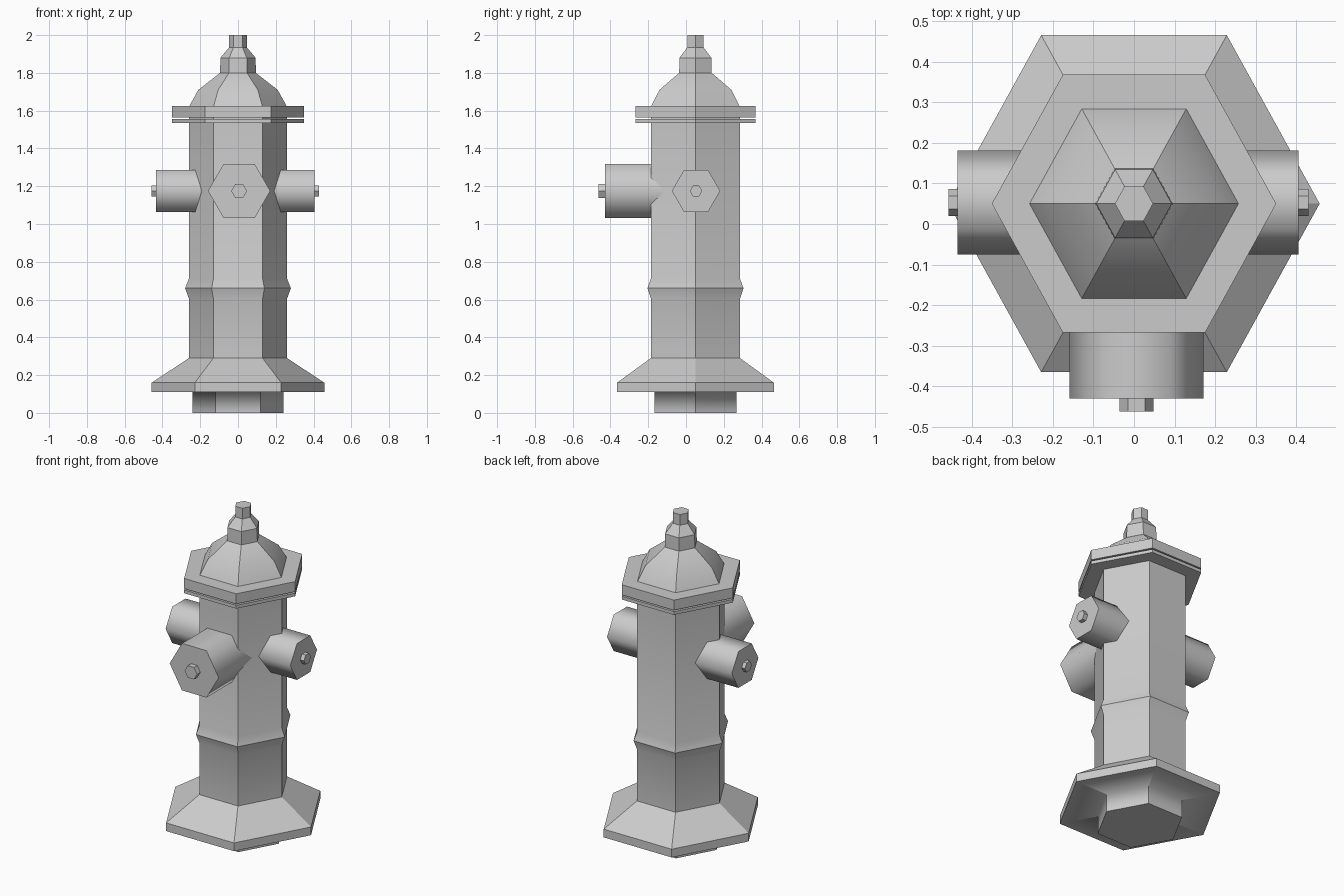
import bpy, bmesh, math
from mathutils import Matrix, Vector

if "Cube" in bpy.data.objects:
    bpy.data.objects.remove(bpy.data.objects["Cube"])

CY = 0.05        # body axis sits slightly behind the origin
STRETCH = 1.048  # hexagon is a little deeper than regular


def hexloft(name, profile, matrix, stretch=1.0, sharp_sides=True):
    """Loft a six-sided solid through (radius, height, crisp) rings."""
    bm = bmesh.new()
    rings = []
    for r, h, _ in profile:
        rings.append([bm.verts.new((r * math.cos(i * math.pi / 3),
                                    stretch * r * math.sin(i * math.pi / 3), h))
                      for i in range(6)])
    for a, b in zip(rings, rings[1:]):
        for i in range(6):
            j = (i + 1) % 6
            bm.faces.new((a[i], a[j], b[j], b[i]))
    bm.faces.new(rings[0][::-1])
    bm.faces.new(rings[-1])
    for f in bm.faces:
        f.smooth = True
    for ring, (_, _, crisp) in zip(rings, profile):
        for i in range(6):
            bm.edges.get((ring[i], ring[(i + 1) % 6])).smooth = not crisp
    if sharp_sides:
        for a, b in zip(rings, rings[1:]):
            for i in range(6):
                bm.edges.get((a[i], b[i])).smooth = False
    bm.transform(matrix)
    bmesh.ops.recalc_face_normals(bm, faces=bm.faces)
    me = bpy.data.meshes.new(name)
    bm.to_mesh(me)
    bm.free()
    ob = bpy.data.objects.new(name, me)
    bpy.context.collection.objects.link(ob)
    return ob


upright = Matrix.Translation((0, CY, 0))

# Base: buried stem, flange rim and sloped skirt; then barrel with raised band
hexloft("base_and_barrel", [
    (0.24, 0.0, True), (0.24, 0.11, False), (0.457, 0.11, True),
    (0.457, 0.16, True), (0.26, 0.29, True), (0.26, 0.605, False),
    (0.28, 0.66, True), (0.26, 0.71, False), (0.26, 1.54, True)],
    upright, STRETCH)

# Two stacked flange plates with a thin gap
hexloft("lower_plate", [(0.35, 1.535, True), (0.35, 1.555, True)], upright, STRETCH)
hexloft("plate_neck", [(0.26, 1.55, True), (0.26, 1.57, True)], upright, STRETCH)
hexloft("upper_plate", [(0.35, 1.563, True), (0.35, 1.625, True)], upright, STRETCH)

# Dome cap with stepped top nut
hexloft("dome_cap", [
    (0.26, 1.62, True), (0.21, 1.71, False), (0.095, 1.80, True),
    (0.093, 1.88, True), (0.047, 1.935, True), (0.047, 2.0, True)],
    upright, STRETCH)


def nozzle(side, origin, direction, radius, reach, bolt_r, bolt_reach):
    """Hex outlet with a small end bolt, two corners lying level."""
    d = Vector(direction)
    level = Vector((0, 0, 1)).cross(d)
    m = Matrix((level, d.cross(level), d)).transposed().to_4x4()
    m = Matrix.Translation(origin) @ m
    hexloft(side + "_outlet", [(radius, 0.0, True), (radius, reach, True)],
            m, 1.0, False)
    hexloft(side + "_outlet_bolt",
            [(bolt_r, reach - 0.01, True), (bolt_r, bolt_reach, True)], m)


# Outlets
nozzle("left", (0, 0.053, 1.175), (-1, 0, 0), 0.128, 0.435, 0.033, 0.457)
nozzle("right", (0, 0.053, 1.175), (1, 0, 0), 0.128, 0.405, 0.033, 0.43)
nozzle("front", (0.006, CY, 1.175), (0, -1, 0), 0.165, 0.48, 0.042, 0.512)
